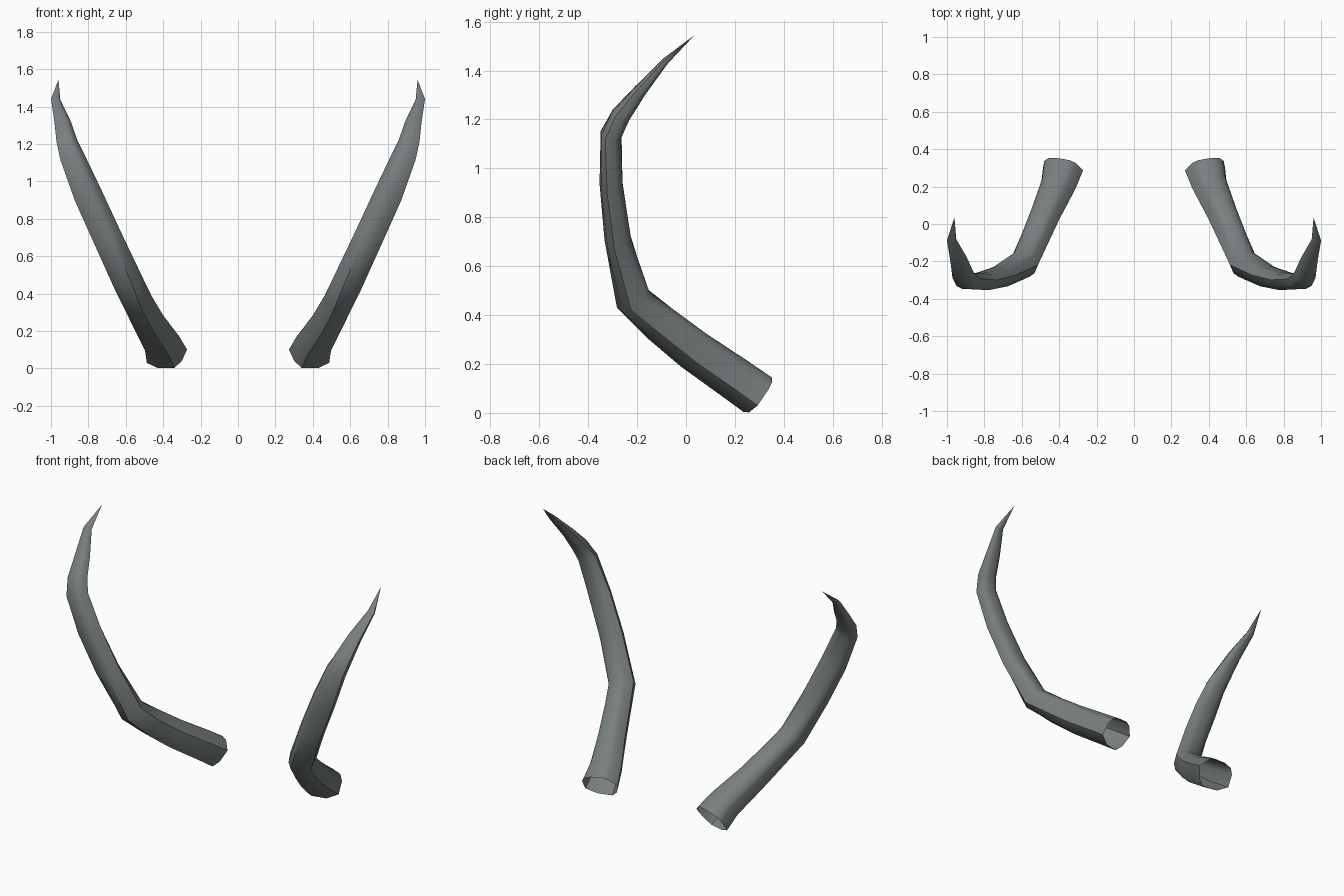
import bpy, bmesh, math
from mathutils import Vector

if "Cube" in bpy.data.objects:
    bpy.data.objects.remove(bpy.data.objects["Cube"])

mat = bpy.data.materials.new("slate grey horn")
mat.diffuse_color = (0.19, 0.212, 0.215, 1)
mat.use_nodes = True
mat.node_tree.nodes["Principled BSDF"].inputs["Base Color"].default_value = mat.diffuse_color

# cross-section (outer ridge first)
PROFILE = [(1, -.4), (.45, -.87), (-.36, -1), (-.73, -.6), (-1, .2),
           (-.64, .83), (-.32, 1), (.27, 1), (.73, .83), (.93, .45)]

# centre line: x, y, z, half width, half depth
PATH = [(.38, .295, .073, .110, .091),
        (.405, .20, .140, .096, .089),
        (.475, .04, .250, .082, .085),
        (.535, -.10, .360, .077, .079),
        (.585, -.215, .460, .078, .073),
        (.700, -.278, .705, .077, .054),
        (.803, -.306, .930, .076, .047),
        (.888, -.308, 1.135, .066, .044),
        (.915, -.268, 1.215, .057, .040),
        (.937, -.190, 1.315, .045, .027),
        (.975, -.085, 1.438, .025, .014)]
TIP = (.96, .035, 1.545)


def horn(name, side):
    bm = bmesh.new()
    pts = [Vector(p[:3]) for p in PATH] + [Vector(TIP)]
    rings = []
    for i, (_, _, _, a, b) in enumerate(PATH):
        t = (pts[i + 1] - pts[i]).normalized()
        if i:
            t = (t + (pts[i] - pts[i - 1]).normalized()).normalized()
        u = Vector((1, 0, 0))
        u = (u - t * u.dot(t)).normalized()
        v = t.cross(u)
        ring = []
        for pu, pv in PROFILE:
            p = pts[i] + u * a * pu + v * b * pv
            ring.append(bm.verts.new((p.x * side, p.y, p.z)))
        rings.append(ring)
    tip = bm.verts.new((TIP[0] * side, TIP[1], TIP[2]))
    n = len(PROFILE)
    # tube walls, open at the base
    for r0, r1 in zip(rings, rings[1:]):
        for j in range(n):
            k = (j + 1) % n
            bm.faces.new((r0[j], r0[k], r1[k], r1[j]))
    # pointed end
    for j in range(n):
        bm.faces.new((rings[-1][j], rings[-1][(j + 1) % n], tip))
    # profile runs clockwise, so the right side needs flipping
    if side > 0:
        bmesh.ops.reverse_faces(bm, faces=bm.faces[:])
    me = bpy.data.meshes.new(name)
    bm.to_mesh(me)
    bm.free()
    me.materials.append(mat)
    ob = bpy.data.objects.new(name, me)
    bpy.context.collection.objects.link(ob)
    bpy.ops.object.select_all(action='DESELECT')
    ob.select_set(True)
    bpy.context.view_layer.objects.active = ob
    bpy.ops.object.shade_smooth_by_angle(angle=math.radians(42))


horn("right_horn", 1)
horn("left_horn", -1)
